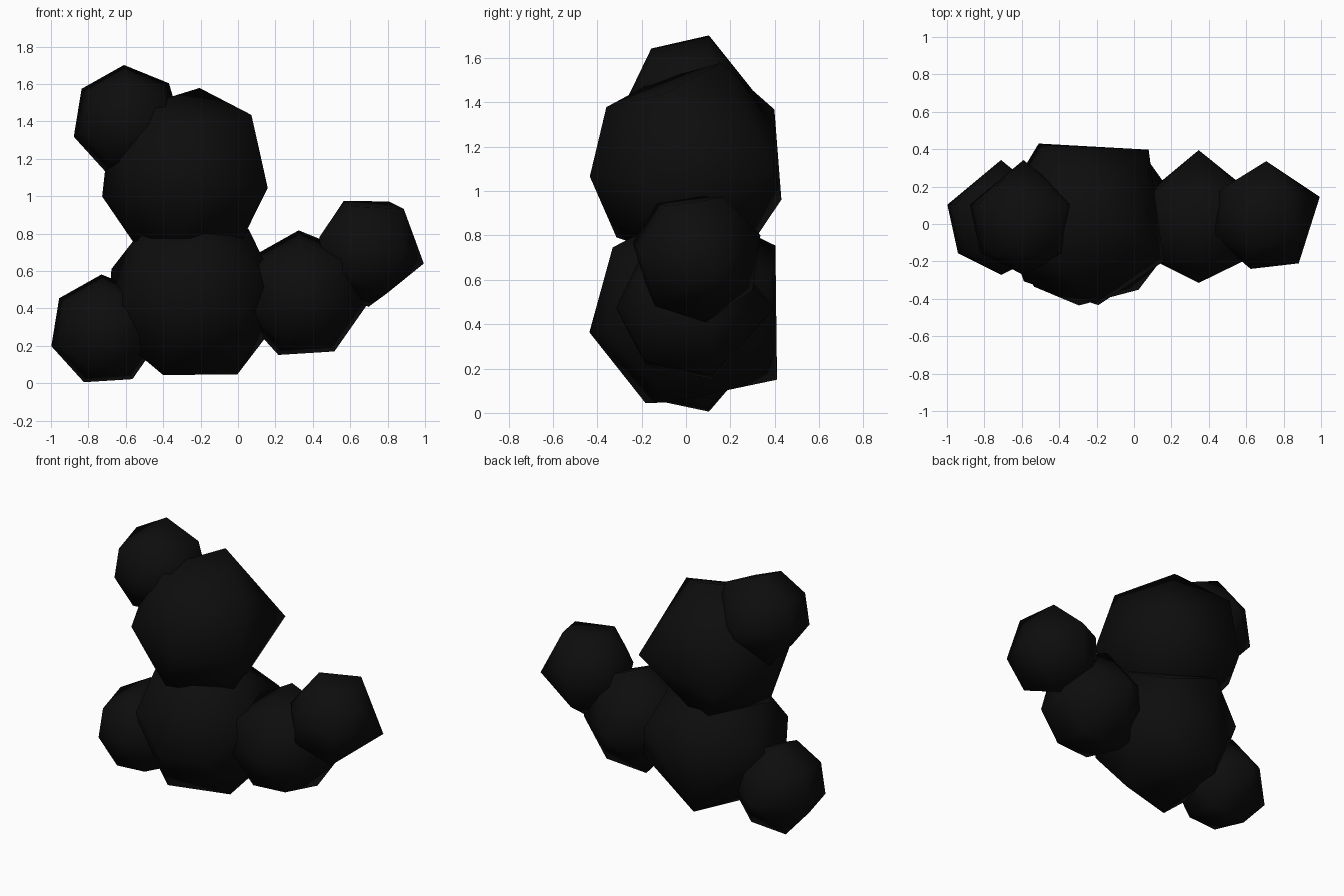
import bpy
import bmesh
from math import cos, sin, pi, tau
from mathutils import Vector

cube = bpy.data.objects.get("Cube")
if cube:
    bpy.data.objects.remove(cube, do_unlink=True)

black = bpy.data.materials.new("soft_black")
black.use_nodes = True
colour = (0.004, 0.004, 0.004, 1)
black.diffuse_color = colour
black.node_tree.nodes["Principled BSDF"].inputs["Base Color"].default_value = colour

SIDES = 7
STEP = tau / SIDES


def ball(name, centre, radius, axis, toward):
    """Seven-sided ball: two poles on the axis, two rings, one corner facing 'toward'."""
    c, w = Vector(centre), Vector(axis).normalized()
    u = Vector(toward)
    u = (u - w * u.dot(w)).normalized()
    v = w.cross(u)
    bm = bmesh.new()

    def ring(polar):
        return [bm.verts.new(c + radius * (w * cos(polar) + sin(polar) *
                (u * cos(i * STEP) + v * sin(i * STEP)))) for i in range(SIDES)]

    top = bm.verts.new(c + w * radius)
    bottom = bm.verts.new(c - w * radius)
    upper = ring(pi - 2 * STEP)
    lower = ring(pi - STEP)
    for i in range(SIDES):
        j = (i + 1) % SIDES
        bm.faces.new((top, upper[i], upper[j]))
        bm.faces.new((upper[i], lower[i], lower[j], upper[j]))
        bm.faces.new((lower[i], bottom, lower[j]))
    bmesh.ops.recalc_face_normals(bm, faces=bm.faces)
    for face in bm.faces:
        face.smooth = True
    mesh = bpy.data.meshes.new(name)
    bm.to_mesh(mesh)
    bm.free()
    mesh.materials.append(black)
    obj = bpy.data.objects.new(name, mesh)
    bpy.context.collection.objects.link(obj)
    return obj


# Large central balls
ball("lower_body", (-0.25, 0.04, 0.448), 0.485, (-0.095, 0.37, -0.298), (-0.15, -0.225, -0.403))
ball("upper_body", (-0.255, 0.045, 1.11), 0.485, (0.69, 0.73, -0.02), (0.055, 0.12, 0.466))

# Small balls that share one upright orientation
BACK, UP = (0, 1, 0), (-0.063, 0, 1)
ball("right_foot", (-0.711, 0.035, 0.283), 0.307, BACK, UP)
ball("top_ball", (-0.591, 0.035, 1.403), 0.307, BACK, UP)
ball("left_arm", (0.346, 0.04, 0.472), 0.355, BACK, UP)

# Tilted ball at the end of the arm
ball("left_hand", (0.714, 0.045, 0.71), 0.305, (0.92, 0.33, -0.23), (0.186, -0.12, 0.23))
